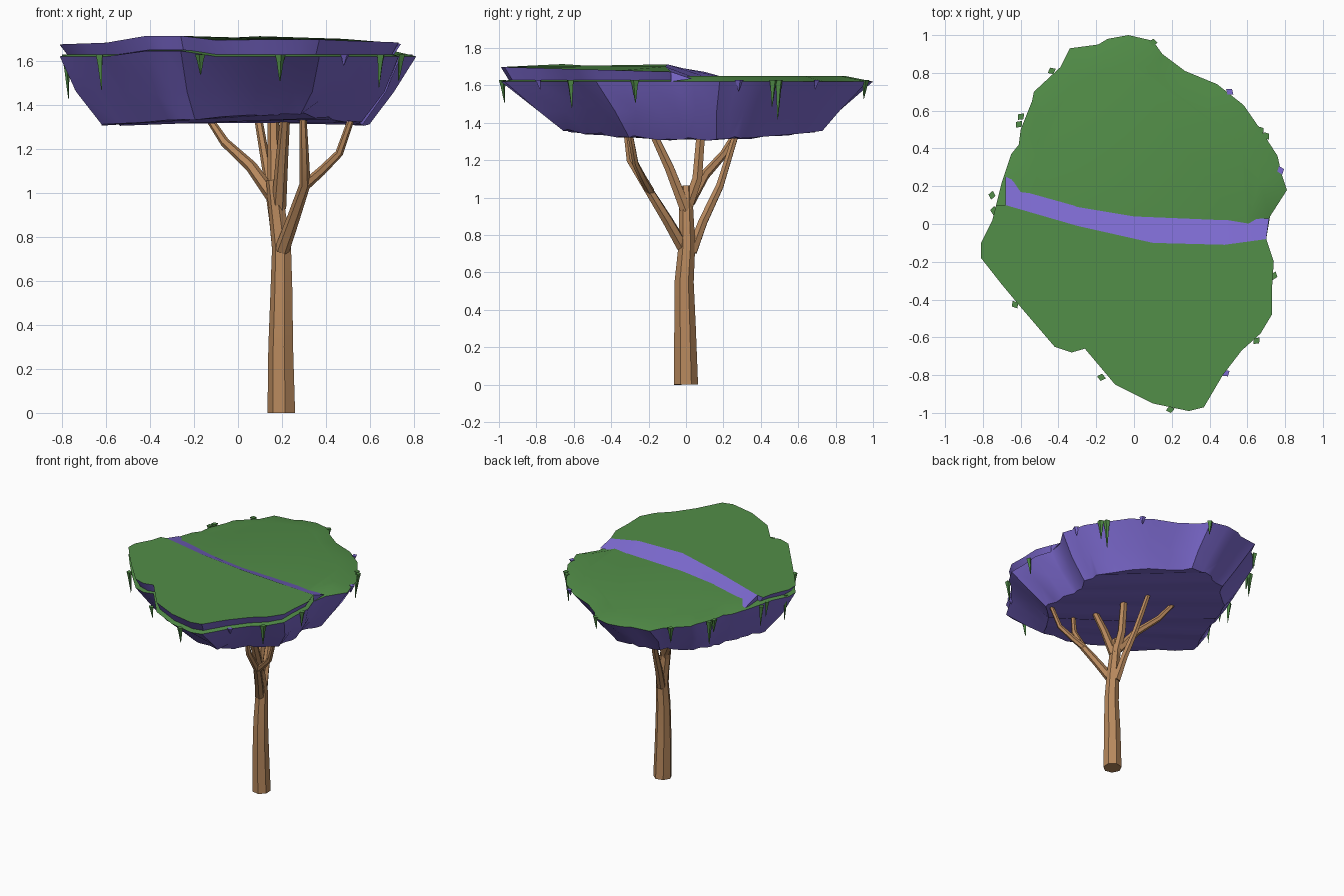
import bpy, bmesh, math, random
from mathutils import Vector

random.seed(4)
cube = bpy.data.objects.get("Cube")
if cube:
    bpy.data.objects.remove(cube, do_unlink=True)


def material(name, rgb):
    m = bpy.data.materials.new(name)
    m.use_nodes = True
    m.diffuse_color = (*rgb, 1)
    m.node_tree.nodes["Principled BSDF"].inputs["Base Color"].default_value = (*rgb, 1)
    return m


GREEN = material("moss green", (0.085, 0.27, 0.065))
PURPLE = material("violet rock", (0.205, 0.145, 0.63))
BROWN = material("tan bark", (0.48, 0.25, 0.11))


def finish(bm, name, mats, angle=32):
    bmesh.ops.recalc_face_normals(bm, faces=bm.faces)
    mesh = bpy.data.meshes.new(name)
    bm.to_mesh(mesh)
    bm.free()
    for m in mats:
        mesh.materials.append(m)
    mesh.shade_smooth()
    mesh.set_sharp_from_angle(angle=math.radians(angle))
    obj = bpy.data.objects.new(name, mesh)
    bpy.context.collection.objects.link(obj)
    return obj


def ring(bm, points):
    return [bm.verts.new(p) for p in points]


def bridge(bm, a, b, mat=0, closed=True):
    n = len(a)
    for i in range(n if closed else n - 1):
        j = (i + 1) % n
        bm.faces.new((a[i], a[j], b[j], b[i])).material_index = mat


def tube(name, path, r0, r1, sides=6):
    # tapered limb along a path
    bm = bmesh.new()
    pts = [Vector(p) for p in path]
    rings = []
    for i, p in enumerate(pts):
        t = (pts[min(i + 1, len(pts) - 1)] - pts[max(i - 1, 0)]).normalized()
        u = t.cross(Vector((0, 1, 0))).normalized()
        v = t.cross(u)
        r = r0 + (r1 - r0) * i / (len(pts) - 1)
        angles = [math.tau * k / sides for k in range(sides)]
        rings.append(ring(bm, [p + u * r * math.cos(a) + v * r * math.sin(a) for a in angles]))
    for a, b in zip(rings, rings[1:]):
        bridge(bm, a, b)
    bm.faces.new(rings[0])
    bm.faces.new(rings[-1])
    finish(bm, name, [BROWN])


# Trunk and branches
tube("trunk", [(.2, 0, 0), (.197, -.005, .3), (.2, -.01, .55), (.2, .005, .75),
               (.175, 0, .95), (.16, 0, 1.06)], .066, .032, 7)
tube("front_branch", [(.2, -.02, .74), (.25, -.1, .88), (.305, -.2, 1.04),
                      (.3, -.3, 1.2), (.295, -.32, 1.35)], .034, .016)
tube("left_branch", [(.3, -.19, 1.03), (.38, -.23, 1.1), (.46, -.27, 1.18),
                     (.52, -.3, 1.35)], .024, .015)
tube("right_branch", [(.16, .02, .98), (.06, .1, 1.12), (-.06, .2, 1.23),
                      (-.14, .27, 1.35)], .032, .016)
tube("back_branch", [(.19, .03, .71), (.17, .09, .87), (.14, .18, 1.06),
                     (.09, .27, 1.35)], .032, .018)
tube("upper_back_branch", [(.17, 0, .93), (.165, .06, 1.1), (.16, .08, 1.35)], .034, .026)
tube("upper_front_branch", [(.185, 0, .93), (.2, -.09, 1.16), (.215, -.18, 1.35)], .034, .022)

# Canopy rim, counter-clockwise
RIM = [(.81, .18), (.78, .27), (.76, .36), (.67, .5), (.58, .63), (.44, .74), (.27, .81),
       (.15, .9), (.1, .97), (-.03, 1), (-.14, .98), (-.19, .95), (-.34, .93), (-.39, .83),
       (-.53, .7), (-.54, .65), (-.6, .5), (-.61, .42), (-.65, .37), (-.7, .22), (-.73, .1),
       (-.75, .02), (-.81, -.1), (-.81, -.18), (-.7, -.32), (-.6, -.44), (-.42, -.65),
       (-.33, -.68), (-.26, -.66), (-.1, -.85), (.1, -.95), (.29, -.99), (.37, -.97),
       (.47, -.8), (.57, -.67), (.67, -.58), (.73, -.48), (.73, -.35), (.74, -.2),
       (.7, -.08), (.72, .04)]


def bump(x, y):
    return .025 if math.hypot(x + .36, y + .67) < .12 else 0


# Bowl-shaped canopy with a mossy top
bm = bmesh.new()
rim = ring(bm, [(x, y, 1.62 + bump(x, y)) for x, y in RIM])
inner = ring(bm, [(x * .85, y * .85, 1.65) for x, y in RIM])
wob = [random.uniform(.97, 1.03) for p in RIM]
mid = ring(bm, [(x * .89 * w, y * .81 * w + .02, 1.46) for (x, y), w in zip(RIM, wob)])
low = ring(bm, [(x * .75 * w, y * .7 * w + .04, 1.31 + .1 * y * y * .5)
                for (x, y), w in zip(RIM, wob)])
bridge(bm, rim, inner, 1)
bm.faces.new(inner).material_index = 1
bridge(bm, rim, mid)
bridge(bm, mid, low)
base = bm.faces.new(low)
# Ridged underside cut into bands
across = Vector((.6, .8, 0))
bands = [base]
for k in range(-4, 6):
    geom = set(bands)
    for f in bands:
        geom.update(f.verts, f.edges)
    cut = bmesh.ops.bisect_plane(bm, geom=list(geom), plane_co=across * k * .11, plane_no=across)
    for e in cut["geom_cut"]:
        if isinstance(e, bmesh.types.BMVert):
            e.co.z += .01 if k % 2 else -.006
    bands = [f for f in bm.faces if all(v.co.z < 1.4 for v in f.verts)]
finish(bm, "canopy", [PURPLE, GREEN])

# Raised front shelf of the canopy
FRONT_EDGE = [(.48, -.11, 1.70), (.1, -.1, 1.712), (-.3, -.01, 1.69), (-.68, .1, 1.672)]
BACK_EDGE = [(.715, .03, 1.635), (.48, .02, 1.651), (0, .04, 1.651), (-.3, .09, 1.651),
             (-.68, .25, 1.63)]
shelf = [(x, y, 1.67 - .028 * y + bump(x, y)) for x, y in RIM[20:-1]]
bm = bmesh.new()
top = ring(bm, shelf + FRONT_EDGE)
foot = ring(bm, [(x * .955, y * .955, 1.625 + bump(x, y)) for x, y, z in shelf + FRONT_EDGE])
bm.faces.new(top).material_index = 1
bridge(bm, top, foot)
bm.faces.new(foot)
finish(bm, "upper_shelf", [PURPLE, GREEN])

# Bare rock slope stepping down behind the shelf
bm = bmesh.new()
crest = ring(bm, [shelf[-1]] + FRONT_EDGE)
toe = ring(bm, BACK_EDGE)
bridge(bm, crest, toe, closed=False)
for i in (0, -1):
    below = bm.verts.new((crest[i].co.x, crest[i].co.y, 1.62))
    bm.faces.new((crest[i], toe[i], below))
finish(bm, "rock_slope", [PURPLE])

# Hanging tendrils around the rim: x, y, length
VINES = [(-.77, -.1, .2), (-.62, -.42, .16), (-.17, -.8, .09), (.19, -.97, .12),
         (.64, -.61, .15), (.73, -.27, .12), (.69, .46, .14), (.66, .49, .21), (.1, .95, .1),
         (-.43, .8, .12), (-.59, .56, .18), (-.6, .52, .1), (-.74, .15, .16), (-.73, .07, .12)]
DRIPS = [(.48, -.78, .05), (.765, .28, .06), (.5, .69, .05)]


def tendril(name, x, y, length, mat):
    bm = bmesh.new()
    out = Vector((x, y, 0)).normalized()
    side = Vector((-out.y, out.x, 0))
    rings = []
    for t, w in ((0, .024), (.3, .015), (.65, .009), (1, .002)):
        c = Vector((x, y, 1.628 - length * t)) + out * .012 * (1 - t)
        rings.append(ring(bm, [c + side * w, c + out * w * .8, c - side * w, c - out * w * .8]))
    for a, b in zip(rings, rings[1:]):
        bridge(bm, a, b)
    bm.faces.new(rings[0])
    bm.faces.new(rings[-1])
    finish(bm, name, [mat])


for i, v in enumerate(VINES):
    tendril(f"vine_{i + 1}", *v, GREEN)
for i, v in enumerate(DRIPS):
    tendril(f"rock_drip_{i + 1}", *v, PURPLE)
